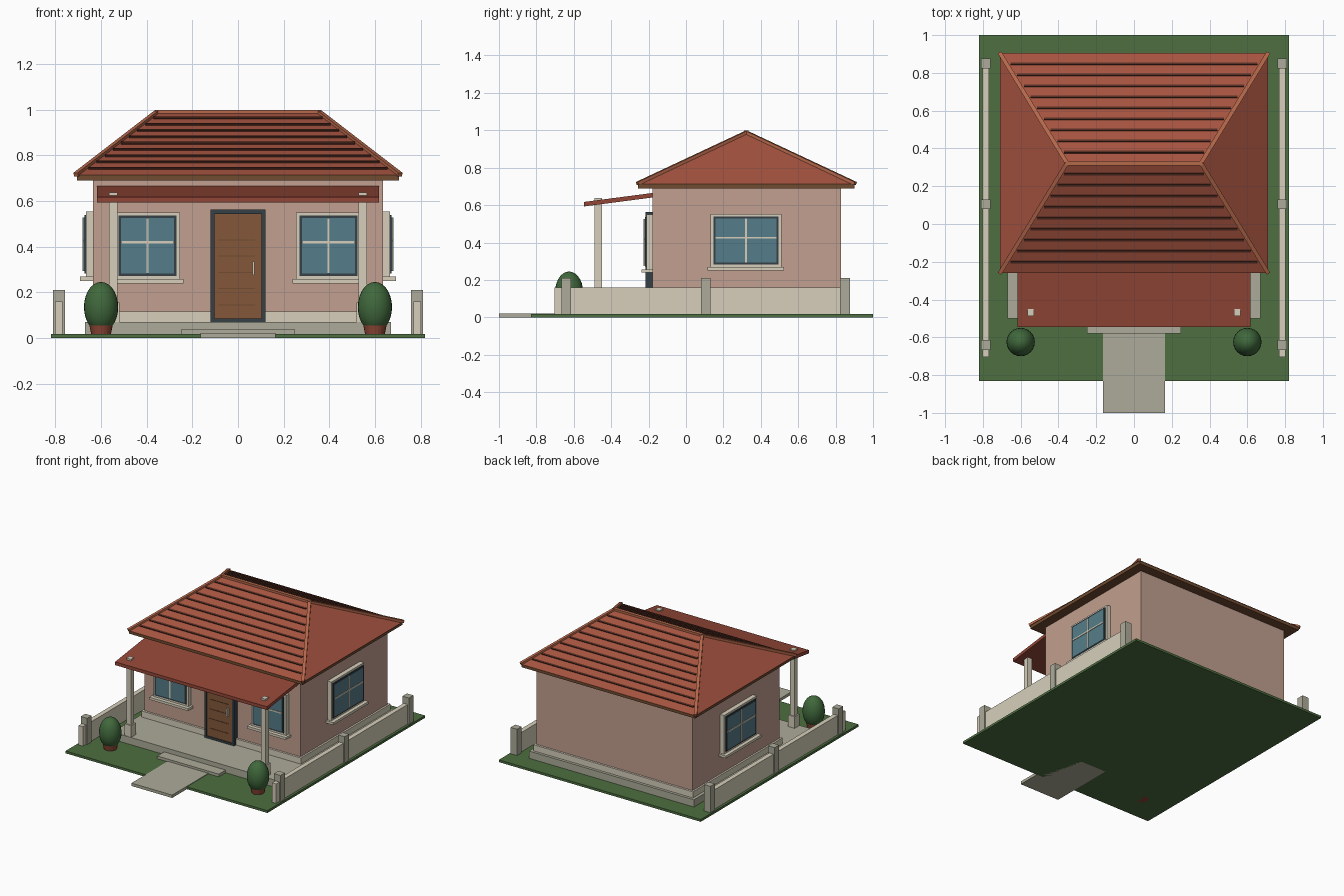
import bpy, bmesh, math
from mathutils import Vector, Matrix

if "Cube" in bpy.data.objects:
    bpy.data.objects.remove(bpy.data.objects["Cube"])


def material(name, rgb):
    m = bpy.data.materials.new(name)
    m.diffuse_color = tuple((c / 255) ** 2.2 for c in rgb) + (1,)
    m.use_nodes = True
    m.node_tree.nodes["Principled BSDF"].inputs["Base Color"].default_value = m.diffuse_color
    return m


GRASS = material("grass", (78, 110, 66))
STONE = material("stone", (172, 170, 152))
CREAM = material("cream", (214, 206, 186))
WALL = material("wall_plaster", (192, 158, 142))
TILE = material("roof_tile", (164, 84, 66))
PORCH = material("porch_tile", (146, 72, 58))
TRIM = material("ridge_tile", (180, 104, 76))
DARK = material("dark_brown", (84, 48, 38))
WOOD = material("eave_wood", (112, 76, 52))
DOOR = material("door_wood", (130, 88, 60))
FRAME = material("dark_frame", (56, 66, 72))
GLASS = material("glass", (86, 124, 136))
BUSH = material("leaves", (66, 104, 62))
POT = material("clay", (140, 72, 56))


def finish(name, bm, mat):
    bmesh.ops.recalc_face_normals(bm, faces=bm.faces)
    me = bpy.data.meshes.new(name)
    bm.to_mesh(me)
    bm.free()
    me.materials.append(mat)
    ob = bpy.data.objects.new(name, me)
    bpy.context.collection.objects.link(ob)
    return ob


def box(name, a, b, mat, turn=None):
    """Box between two opposite corners, optionally turned about its centre."""
    a, b = Vector(a), Vector(b)
    size = [abs(d) for d in b - a]
    bm = bmesh.new()
    m = Matrix.Translation((a + b) / 2) @ (turn or Matrix()) @ Matrix.Diagonal((*size, 1))
    bmesh.ops.create_cube(bm, size=1, matrix=m)
    return finish(name, bm, mat)


def beam(name, p, q, w, h, mat):
    """Rectangular bar running from p to q."""
    p, q = Vector(p), Vector(q)
    d = q - p
    m = (Matrix.Translation((p + q) / 2) @ d.to_track_quat('Y', 'Z').to_matrix().to_4x4()
         @ Matrix.Diagonal((w, d.length, h, 1)))
    bm = bmesh.new()
    bmesh.ops.create_cube(bm, size=1, matrix=m)
    return finish(name, bm, mat)


# Site and base
box("lawn", (-.82, -.83, 0), (.82, 1, .017), GRASS)
box("path", (-.165, -1, 0), (.165, -.5, .021), STONE)
box("porch_step", (-.25, -.58, .015), (.25, -.49, .037), STONE)
box("base_slab", (-.67, -.5, .015), (.67, .865, .07), STONE)
box("plinth", (-.648, -.195, .07), (.648, .845, .115), CREAM)
box("walls", (-.635, -.18, .07), (.635, .83, .695), WALL)

# Hipped roof
EX, Y0, Y1, RX, YC, ZE, ZR = .71, -.26, .905, .355, .3225, .713, .988
bm = bmesh.new()
e = [bm.verts.new(c) for c in ((-EX, Y0, ZE), (EX, Y0, ZE), (EX, Y1, ZE), (-EX, Y1, ZE))]
r = [bm.verts.new((s * RX, YC, ZR)) for s in (-1, 1)]
for f in ((e[0], e[1], r[1], r[0]), (e[1], e[2], r[1]), (e[2], e[3], r[0], r[1]),
          (e[3], e[0], r[0]), e[::-1]):
    bm.faces.new(f)
finish("roof", bm, TILE)
box("eave_board", (-.705, Y0 + .004, .69), (.705, Y1 - .004, ZE), WOOD)
beam("ridge_cap", (-RX - .008, YC, ZR), (RX + .008, YC, ZR), .024, .02, TRIM)
for s in (-1, 1):
    for tag, y in (("front", Y0), ("back", Y1)):
        beam(f"hip_cap_{tag}", (s * EX, y, ZE + .002), (s * RX, YC, ZR), .022, .018, TRIM)

# Tile course strips on the front and back slopes
slope = math.atan2(ZR - ZE, YC - Y0)
for tag, y_eave, sgn in (("front", Y0, 1), ("back", Y1, -1)):
    for i in range(1, 10):
        t = i / 10
        y, z = y_eave + (YC - y_eave) * t, ZE + (ZR - ZE) * t + .002
        w = EX + (RX - EX) * t - .02
        box(f"tile_course_{tag}", (-w, y - .006, z - .005), (w, y + .006, z + .005), DARK,
            Matrix.Rotation(sgn * slope, 4, 'X'))

# Porch roof: a thin sloping slab
bm = bmesh.new()
prof = [(-.545, .593), (-.545, .617), (-.17, .666), (-.17, .642)]
face = bm.faces.new([bm.verts.new((-.617, y, z)) for y, z in prof])
ext = bmesh.ops.extrude_face_region(bm, geom=[face])
bmesh.ops.translate(bm, vec=(1.234, 0, 0),
                    verts=[v for v in ext["geom"] if isinstance(v, bmesh.types.BMVert)])
finish("porch_roof", bm, PORCH)


# Windows: a stack of frame, sash, glass and bars; place() maps (along, out, up) to the world
def window(name, place, hw, z0, z1):
    def part(tag, u0, u1, d, a, b, mat):
        box(f"{name}_{tag}", place(u0, -.01, a), place(u1, d, b), mat)
    part("surround", -hw, hw, .032, z0, z1, CREAM)
    part("sash", -hw + .016, hw - .016, .038, z0 + .014, z1 - .014, FRAME)
    part("glass", -hw + .027, hw - .027, .041, z0 + .025, z1 - .025, GLASS)
    zc = (z0 + z1) / 2 + .015
    part("upright_bar", -.005, .005, .046, z0 + .025, z1 - .025, CREAM)
    part("cross_bar", -hw + .027, hw - .027, .045, zc - .005, zc + .005, CREAM)
    part("sill", -hw - .015, hw + .015, .058, z0 - .018, z0, CREAM)


for s in (-1, 1):
    window("front_window", lambda u, d, z: (s * .397 + u, -.18 - d, z), .143, .257, .55)
    window("side_window", lambda u, d, z: (s * (.635 + d), .32 + u, z), .19, .268, .553)

# Door
box("door_frame_top", (-.12, -.217, .543), (.12, -.17, .562), FRAME)
for s in (-1, 1):
    box("door_frame_side", (s * .12, -.217, .07), (s * .104, -.17, .545), FRAME)
box("door_threshold", (-.12, -.217, .07), (.12, -.17, .085), FRAME)
box("door_panel", (-.105, -.21, .08), (.105, -.17, .545), DOOR)
for i in range(5):
    z = .145 + i * .071
    box("door_groove", (-.085, -.213, z - .002), (.075, -.205, z + .002), WOOD)
box("door_handle", (.064, -.228, .275), (.073, -.205, .335), CREAM)

# Porch posts, garden walls and potted bushes on both sides
for s in (-1, 1):
    x = s * .547
    box("porch_post", (x - .018, -.488, .07), (x + .018, -.45, .637), CREAM)
    box("porch_post_base", (x - .027, -.497, .07), (x + .027, -.441, .155), CREAM)
    x = s * .785
    box("garden_wall", (x - .017, -.703, .015), (x + .017, .825, .16), CREAM)
    for y in (-.64, .105, .85):
        box("garden_wall_pier", (x - .026, y - .026, .01), (x + .026, y + .026, .21), STONE)
    bm = bmesh.new()
    bmesh.ops.create_cone(bm, cap_ends=True, segments=20, radius1=.04, radius2=.052, depth=.06,
                          matrix=Matrix.Translation((s * .6, -.625, .03)))
    finish("bush_pot", bm, POT)
    bm = bmesh.new()
    bmesh.ops.create_uvsphere(bm, u_segments=24, v_segments=14, radius=1,
                              matrix=Matrix.Translation((s * .6, -.625, .135))
                              @ Matrix.Diagonal((.075, .075, .11, 1)))
    for f in bm.faces:
        f.smooth = True
    finish("bush", bm, BUSH)
